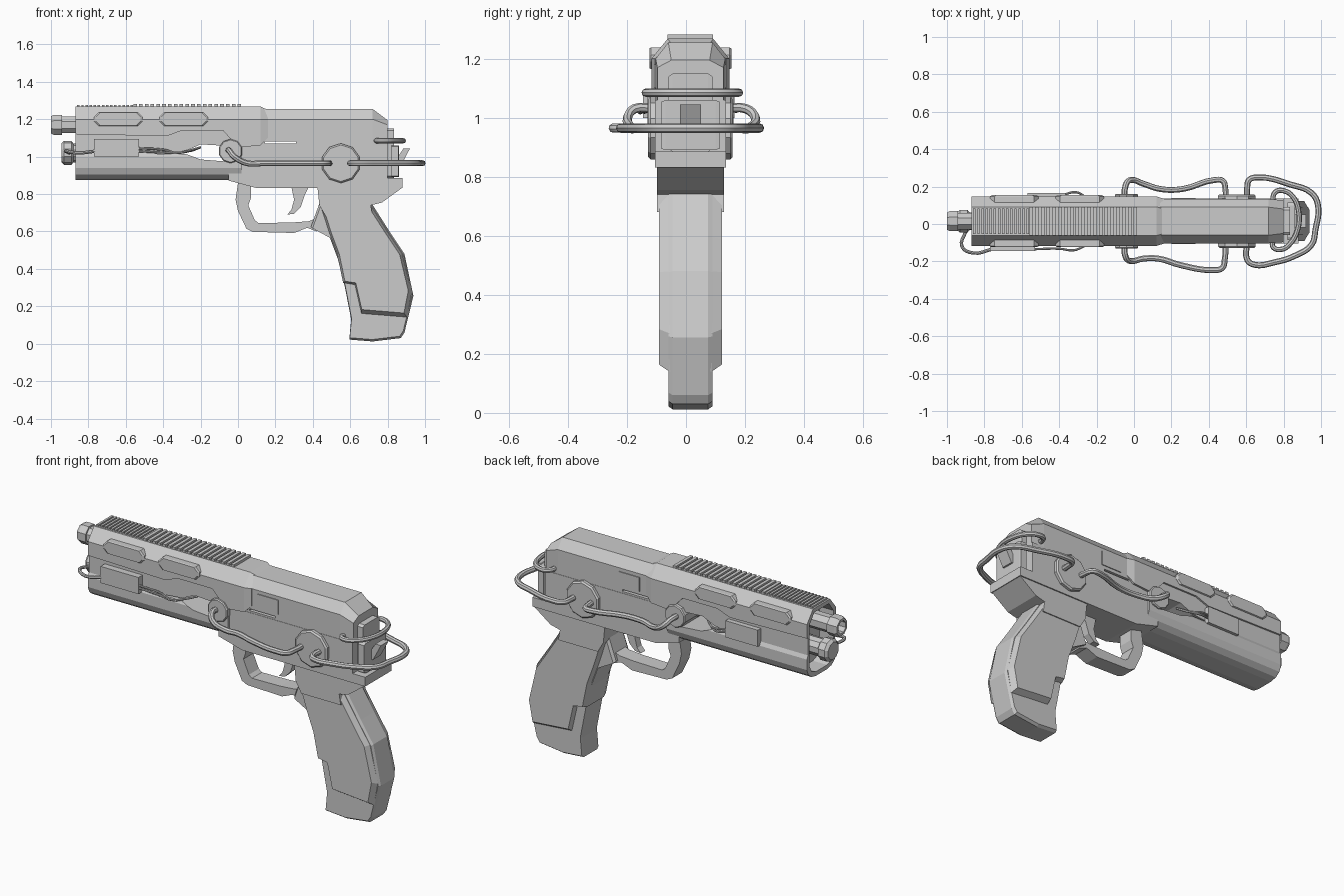
import bpy, bmesh, math

if "Cube" in bpy.data.objects:
    bpy.data.objects.remove(bpy.data.objects["Cube"])

CY = 0.015  # centre line of the gun body


def loft(name, rings):
    """Skin a closed solid through equal-length rings of 3D points."""
    bm = bmesh.new()
    vs = [[bm.verts.new(p) for p in r] for r in rings]
    n = len(vs[0])
    for a, b in zip(vs, vs[1:]):
        for i in range(n):
            bm.faces.new((a[i], a[(i + 1) % n], b[(i + 1) % n], b[i]))
    bm.faces.new(vs[0])
    bm.faces.new(vs[-1])
    bmesh.ops.recalc_face_normals(bm, faces=bm.faces)
    me = bpy.data.meshes.new(name)
    bm.to_mesh(me)
    bm.free()
    ob = bpy.data.objects.new(name, me)
    bpy.context.collection.objects.link(ob)
    return ob


def section(x, half):
    """Mirror a half outline of (y, z) into a full ring at x."""
    return [(x, CY + y, z) for y, z in half] + [(x, CY - y, z) for y, z in reversed(half)]


def slab(name, poly, y0, y1, bev=0.0, inset=0.92):
    """Side profile (x, z) extruded in y, with optional tapered faces."""
    cx = sum(p[0] for p in poly) / len(poly)
    cz = sum(p[1] for p in poly) / len(poly)

    def ring(y, s):
        return [(cx + (x - cx) * s, CY + y, cz + (z - cz) * s) for x, z in poly]
    if bev:
        return loft(name, [ring(y0, inset), ring(y0 + bev, 1), ring(y1 - bev, 1), ring(y1, inset)])
    return loft(name, [ring(y0, 1), ring(y1, 1)])


def rect(x0, x1, z0, z1, c=0.0):
    if not c:
        return [(x0, z0), (x1, z0), (x1, z1), (x0, z1)]
    return [(x0 + c, z0), (x1 - c, z0), (x1, z0 + c), (x1, z1 - c),
            (x1 - c, z1), (x0 + c, z1), (x0, z1 - c), (x0, z0 + c)]


def circle(x, z, r, n=8):
    return [(x + r * math.cos(2 * math.pi * (i + .5) / n), z + r * math.sin(2 * math.pi * (i + .5) / n))
            for i in range(n)]


def tube(name, z, stations, n=8):
    """Round part along x from (x, radius) stations."""
    return loft(name, [[(x, CY + a, b) for a, b in circle(0, z, r, n)] for x, r in stations])


def cable(name, pts, r=0.016):
    cu = bpy.data.curves.new(name, 'CURVE')
    cu.dimensions = '3D'
    cu.bevel_depth, cu.bevel_resolution, cu.resolution_u = r, 2, 4
    cu.use_fill_caps = True
    sp = cu.splines.new('BEZIER')
    sp.bezier_points.add(len(pts) - 1)
    for b, p in zip(sp.bezier_points, pts):
        b.co = p
        b.handle_left_type = b.handle_right_type = 'AUTO'
    ob = bpy.data.objects.new(name, cu)
    bpy.context.collection.objects.link(ob)
    bpy.ops.object.select_all(action='DESELECT')
    bpy.context.view_layer.objects.active = ob
    ob.select_set(True)
    bpy.ops.object.convert(target='MESH')
    bpy.ops.object.shade_smooth_by_angle()


def cut(cutter, *targets):
    cutter.hide_render = True
    for t in targets:
        m = t.modifiers.new('cut', 'BOOLEAN')
        m.operation, m.object, m.solver = 'DIFFERENCE', cutter, 'EXACT'
        bpy.context.view_layer.objects.active = t
        bpy.ops.object.modifier_apply(modifier=m.name)
    bpy.data.objects.remove(cutter)


# Upper barrel cover: chamfered top, lower edge stepping along its length
def cover_ring(x, zb, top=1.268, w=0.132):
    return section(x, [(w, zb), (w, 1.2), (w - 0.055, top)])


cover = loft('barrel_cover', [cover_ring(-.87, 1.12), cover_ring(-.38, 1.11), cover_ring(-.3, 1.14),
                              cover_ring(-.08, 1.14), cover_ring(0, 1.05), cover_ring(.12, 1.06),
                              cover_ring(.16, 1.1, 1.25, .12)])
# Lower barrel housing with rounded belly
under = [(.05, .876), (.09, .884), (.118, .905), (.133, .94), (.133, 1.0), (.122, 1.02), (.122, 1.15)]
body = loft('barrel_housing', [section(x, under) for x in (-.87, 0.02)])
# Muzzle recess and see-through side window
bore = [(.05, .9), (.09, .915), (.108, .95), (.108, 1.19), (.066, 1.245)]
cut(loft('bore_cutter', [section(x, bore) for x in (-.95, -.78)]), cover, body)
cut(slab('window_cutter', [(-.44, 1.015), (-.28, 1.015), (-.2, .985), (-.075, .975), (-.075, 1.03),
                           (-.1, 1.06), (-.2, 1.066), (-.28, 1.03)], -.3, .3), body)

# Barrel and lower rod, barrel drilled
barrel = tube('barrel', 1.17, [(-1, .05), (-.985, .058), (-.94, .058), (-.94, .048), (-.77, .048)])
cut(tube('barrel_cutter', 1.17, [(-1.1, .036), (-.88, .036)]), barrel)
tube('lower_rod', 1.02, [(-.945, .05), (-.93, .064), (-.89, .064), (-.88, .05), (-.77, .05)], 10)

# Top rail teeth: fine at the front, broad behind
for i in range(14):
    x = -.86 + i * .022
    slab('fine_rail_tooth', rect(x, x + .013, 1.255, 1.277), -.068, .068)
for i in range(19):
    x = -.56 + i * .031
    slab('rail_tooth', rect(x, x + .019, 1.255, 1.282), -.077, .077)

# Rear slide with sloped back
rear = [(.118, 1.0), (.118, 1.2), (.075, 1.255)]
slide = loft('slide', [section(.02, rear), section(.72, rear),
                       section(.8, [(.112, 1.0), (.112, 1.17), (.065, 1.195)])])
# Frame, with slit through frame and slide
frame = slab('frame', [(-.05, .872), (.1, .832), (.88, .832), (.88, .885), (.8, .885), (.8, 1.06),
                       (.0, 1.06), (-.05, 1.0)], -.12, .12)
cut(slab('slit_cutter', rect(.145, .31, 1.07, 1.081), -.3, .3), slide)
slab('tail_neck', [(.425, .835), (.435, .74), (.47, .68), (.72, .68), (.71, .74), (.77, .755), (.88, .835)],
     -.113, .113)

# Rear plates, sight block and hammer
slab('rear_plate', rect(.79, .835, .885, 1.15), -.075, .075, .015)
slab('rear_block', rect(.82, .86, .89, 1.06), -.1, .1, .015)
slab('hammer', [(.83, .95), (.87, .95), (.92, 1.045), (.885, 1.045), (.85, .99)], -.035, .035)

# Grip core, side panels
slab('grip_core', [(.435, .75), (.39, .625), (.49, .57), (.535, .45), (.57, .31), (.605, .13), (.595, .022),
                   (.72, .012), (.87, .03), (.89, .06), (.938, .256), (.89, .48), (.81, .6), (.715, .75)],
     -.075, .075, .015, .97)
slab('grip_panel', [(.44, .74), (.485, .6), (.53, .48), (.562, .325), (.625, .315), (.66, .16), (.905, .14),
                    (.93, .27), (.88, .48), (.8, .6), (.71, .74)], -.107, .107, .035, .92)

# Trigger guard and trigger
slab('trigger_guard', [(.0, .86), (-.013, .77), (0, .71), (.045, .615), (.08, .598), (.3, .592), (.37, .62),
                       (.42, .6), (.44, .68), (.38, .655), (.29, .648), (.11, .645), (.09, .66), (.055, .74),
                       (.07, .78), (.07, .86)], -.045, .045)
slab('trigger', [(.285, .84), (.3, .77), (.285, .715), (.262, .69), (.3, .695), (.335, .73), (.355, .79),
                 (.38, .84)], -.02, .02)

# Side details repeated on both sides
for s in (-1, 1):
    def side(name, poly, inner, outer, bev=0.0):
        a, b = sorted((s * inner, s * outer))
        slab(name, poly, a, b, bev)
    for x in (-.77, -.42):
        side('vent_pad', rect(x, x + .26, 1.165, 1.238, .025), .085, .139, .006)
    side('front_boss', circle(-.04, 1.03, .065, 10), .0, .146, .006)
    side('rear_boss', circle(.55, .965, .106, 10), .08, .143, .008)
    side('slide_panel', rect(.2, .33, 1.1, 1.18), .1, .123)

# Side boxes with thin wires
slab('box_near', rect(-.77, -.53, 1.0, 1.095), -.16, -.1)
slab('box_far', rect(-.57, -.365, 1.0, 1.095), .1, .15)
for dz in (0, .015):
    cable('near_wire', [(-.54, -.135, 1.03 + dz), (-.4, -.132, 1.022 + dz), (-.32, -.14, 1.02),
                        (-.27, -.12, 1.03), (-.2, -.08, 1.05)], .006)
    cable('far_wire', [(-.38, .155, 1.03 + dz), (-.31, .17, 1.022 + dz), (-.26, .145, 1.03), (-.2, .1, 1.05)], .006)
cable('muzzle_wire', [(-.76, -.135, 1.03), (-.86, -.155, 1.02), (-.92, -.12, 1.03), (-.9, -.04, 1.02)], .009)

# Heavy side cables
Z = .965
cable('near_cable', [(-.05, -.1, 1.03), (-.045, -.175, 1.03), (-.02, -.198, 1.0), (.05, -.185, Z), (.13, -.185, Z),
                     (.25, -.22, Z), (.42, -.246, Z), (.472, -.235, Z), (.485, -.19, Z), (.49, -.1, Z)])
cable('far_cable', [(-.05, .12, 1.03), (-.045, .205, 1.03), (-.02, .235, 1.0), (.05, .215, Z), (.14, .187, Z),
                    (.26, .187, Z), (.43, .235, Z), (.475, .23, Z), (.488, .19, Z), (.49, .12, Z)])
# Rear cable loops
cable('rear_loop', [(.605, -.1, Z), (.605, -.19, Z), (.64, -.217, Z), (.75, -.205, Z), (.86, -.17, Z), (.95, -.11, Z),
                    (.97, -.03, Z), (.984, .1, Z), (.95, .165, Z), (.84, .21, Z), (.66, .249, Z), (.615, .235, Z),
                    (.605, .19, Z), (.605, .12, Z)])
Z = 1.085
cable('small_loop', [(.74, -.09, Z), (.745, -.125, Z), (.79, -.135, Z), (.83, -.11, Z), (.875, -.03, Z), (.88, .07, Z),
                     (.85, .145, Z), (.8, .178, Z), (.755, .17, Z), (.74, .11, Z)], .014)
